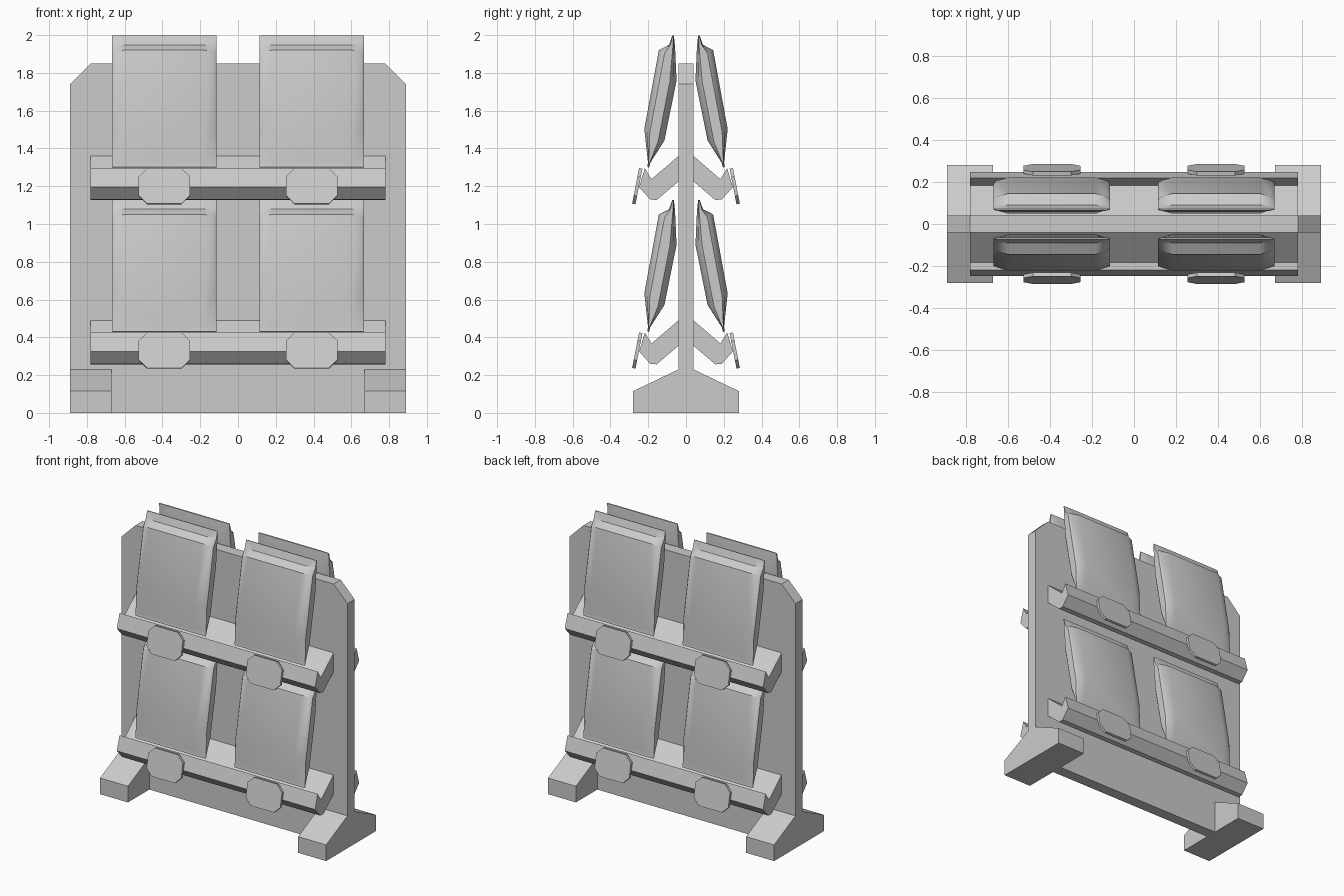
import bpy, bmesh, math
from mathutils import Vector

cube = bpy.data.objects.get("Cube")
if cube:
    bpy.data.objects.remove(cube, do_unlink=True)

grey = bpy.data.materials.new("plain grey")
grey.use_nodes = True
grey.diffuse_color = (0.6, 0.6, 0.6, 1)
grey.node_tree.nodes["Principled BSDF"].inputs["Base Color"].default_value = (0.6, 0.6, 0.6, 1)


def loft(name, rings, smooth=False):
    """Skin matching rings of points and cap both ends."""
    bm = bmesh.new()
    loops = [[bm.verts.new(p) for p in ring] for ring in rings]
    for a, b in zip(loops, loops[1:]):
        for i in range(len(a)):
            j = (i + 1) % len(a)
            bm.faces.new((a[i], a[j], b[j], b[i]))
    bm.faces.new(loops[0])
    bm.faces.new(loops[-1])
    bmesh.ops.recalc_face_normals(bm, faces=bm.faces)
    mesh = bpy.data.meshes.new(name)
    bm.to_mesh(mesh)
    bm.free()
    mesh.materials.append(grey)
    obj = bpy.data.objects.new(name, mesh)
    bpy.context.collection.objects.link(obj)
    if smooth:
        bpy.ops.object.select_all(action="DESELECT")
        obj.select_set(True)
        bpy.context.view_layer.objects.active = obj
        bpy.ops.object.shade_smooth_by_angle(angle=math.radians(35))
    return obj


def bar(name, profile, x0, x1):
    """Extrude a (y, z) profile along x."""
    return loft(name, [[(x, y, z) for y, z in profile] for x in (x0, x1)])


# Upright board with clipped top corners
outline = [(-0.89, 0), (0.89, 0), (0.89, 1.74), (0.78, 1.85), (-0.78, 1.85), (-0.89, 1.74)]
loft("back_board", [[(x, y, z) for x, z in outline] for y in (-0.04, 0.04)])

# Feet
foot = [(-0.28, 0), (0.28, 0), (0.28, 0.115), (0.04, 0.23), (-0.04, 0.23), (-0.28, 0.115)]
bar("left_foot", foot, 0.67, 0.89)
bar("right_foot", foot, -0.89, -0.67)

# Shelf with an upturned lip, measured outward from the board
SHELF = [(0.04, 0.49), (0.182, 0.368), (0.218, 0.425), (0.248, 0.325),
         (0.19, 0.26), (0.155, 0.257), (0.04, 0.355)]


def shelf(name, side, lift):
    bar(name, [(side * y, z + lift) for y, z in SHELF], -0.78, 0.78)


def price_tag(name, side, cx, lift):
    """Tilted plate with clipped corners in front of the lip."""
    w, h, c = 0.136, 0.096, 0.045
    corners = [(-w, c - h), (c - w, -h), (w - c, -h), (w, c - h),
               (w, h - c), (w - c, h), (c - w, h), (-w, h - c)]
    tilt = math.radians(11)
    rings = []
    for t in (-0.009, 0.009):
        rings.append([(cx + u,
                       side * (0.258 - v * math.sin(tilt) + t * math.cos(tilt)),
                       0.33 + lift + v * math.cos(tilt) + t * math.sin(tilt))
                      for u, v in corners])
    loft(name, rings)


# Bag stations: front height, front depth, back height, back depth, edge drop
BAG = [(0, 0.005, 0, 0.005, 0), (0.025, 0.006, 0.025, 0.006, 0),
       (0.195, 0.058, 0.155, 0.058, 0.02), (0.62, 0.06, 0.48, 0.062, 0.02),
       (0.658, 0.012, 0.658, 0.02, 0), (0.71, 0.004, 0.71, 0.004, 0)]
# Half cross-section: x and share of the full depth
SECTION = [(-0.277, 0.45), (-0.262, 0.72), (-0.21, 1), (0.21, 1), (0.262, 0.72), (0.277, 0.45)]


def bag(name, side, cx, lift):
    """Pillow-shaped bag with crimped ends, leaning on the board."""
    lean = math.radians(10.7)
    up = Vector((0, -side * math.sin(lean), math.cos(lean)))
    out = Vector((0, side * math.cos(lean), math.sin(lean)))
    base = Vector((cx, side * 0.2, 0.43 + lift))
    rings = []
    for fs, fd, bs, bd, drop in BAG:
        ring = []
        for x, k in SECTION:
            ring.append(base + Vector((x, 0, 0)) + up * (fs - drop * (1 - k)) + out * fd * k)
        for x, k in reversed(SECTION):
            ring.append(base + Vector((x, 0, 0)) + up * (bs - drop * (1 - k)) - out * bd * k)
        rings.append(ring)
    loft(name, rings, smooth=True)


# Two stocked shelves on each face of the board
for face, side in (("front", -1), ("rear", 1)):
    for level, lift in (("lower", 0), ("upper", 0.87)):
        shelf(f"{face}_{level}_shelf", side, lift)
        for hand, cx in (("left", 0.39), ("right", -0.39)):
            price_tag(f"{face}_{level}_{hand}_price_tag", side, cx, lift)
            bag(f"{face}_{level}_{hand}_bag", side, cx, lift)
